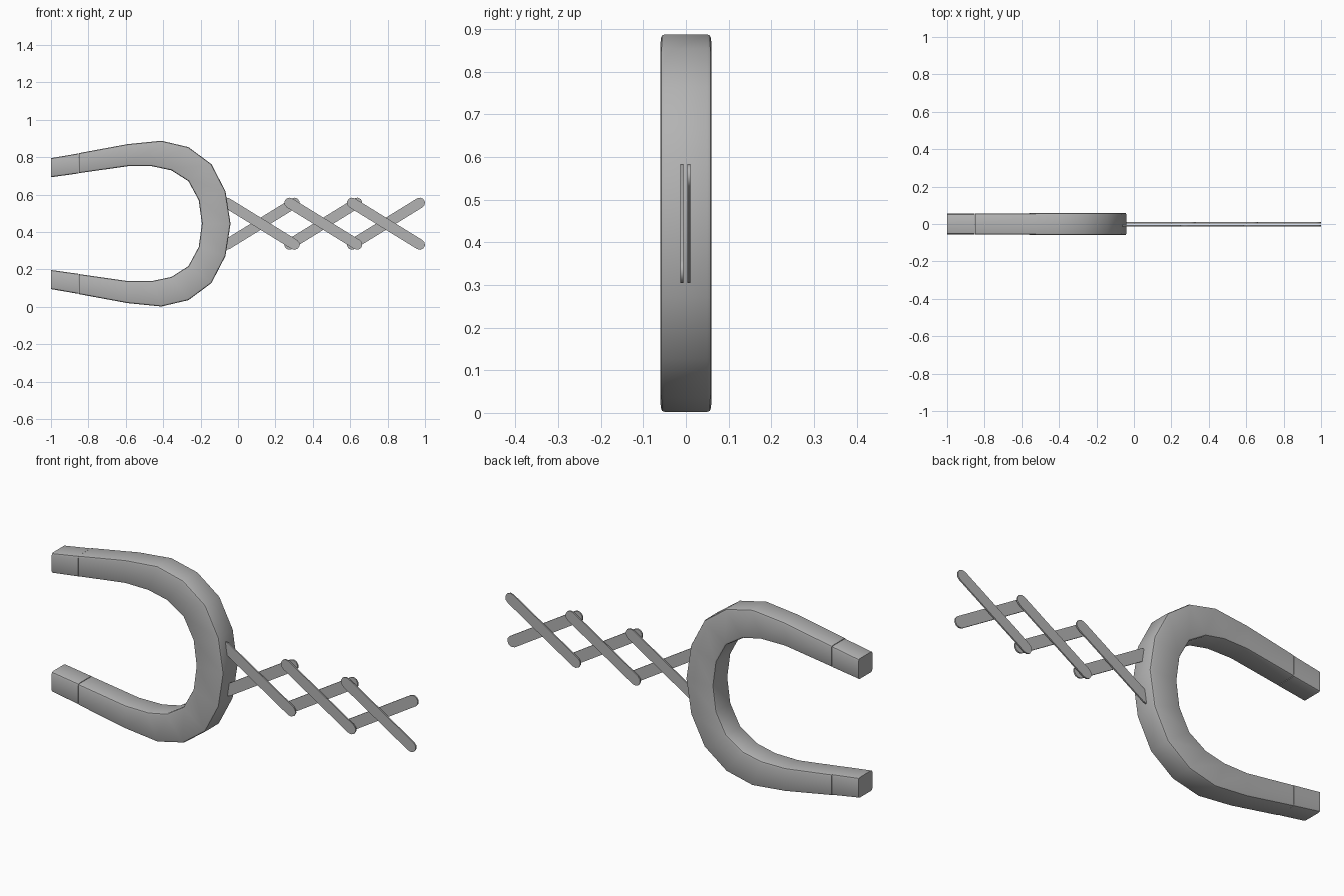
import bpy, bmesh, math
from mathutils import Vector

cube = bpy.data.objects.get("Cube")
if cube:
    bpy.data.objects.remove(cube, do_unlink=True)

grey = bpy.data.materials.new("Plain grey")
grey.use_nodes = True
COLOUR = (0.45, 0.45, 0.45, 1)
grey.diffuse_color = COLOUR
grey.node_tree.nodes["Principled BSDF"].inputs["Base Color"].default_value = COLOUR

MID_Z = 0.445  # height of the mirror line


def make_object(name, bm, angle):
    bmesh.ops.recalc_face_normals(bm, faces=bm.faces[:])
    mesh = bpy.data.meshes.new(name)
    bm.to_mesh(mesh)
    bm.free()
    mesh.materials.append(grey)
    obj = bpy.data.objects.new(name, mesh)
    bpy.context.collection.objects.link(obj)
    bpy.ops.object.select_all(action='DESELECT')
    bpy.context.view_layer.objects.active = obj
    obj.select_set(True)
    bpy.ops.object.shade_smooth_by_angle(angle=math.radians(angle))
    return obj


def sweep(name, stations, bevel=0.01):
    """Rectangular section through (outer x, z, inner x, z, half depth), long edges rounded."""
    bm = bmesh.new()
    rings = []
    for ox, oz, ix, iz, d in stations:
        corners = [(ox, -d, oz), (ox, d, oz), (ix, d, iz), (ix, -d, iz)]
        rings.append([bm.verts.new(c) for c in corners])
    for a, b in zip(rings, rings[1:]):
        for k in range(4):
            n = (k + 1) % 4
            bm.faces.new((a[k], a[n], b[n], b[k]))
    bm.faces.new(rings[0])
    bm.faces.new(rings[-1][::-1])
    long_edges = [bm.edges.get((a[k], b[k])) for a, b in zip(rings, rings[1:]) for k in range(4)]
    bmesh.ops.bevel(bm, geom=long_edges, offset=bevel, segments=2, profile=0.5, affect='EDGES')
    return make_object(name, bm, 32)


def flip(s):
    return (s[0], 2 * MID_Z - s[1], s[2], 2 * MID_Z - s[3], s[4])


# Horseshoe: upper half from the arm to the middle of the bend, then mirrored
upper = [
    (-0.85, 0.822, -0.85, 0.715, 0.056),
    (-0.59, 0.870, -0.59, 0.752, 0.057),
    (-0.41, 0.888, -0.46, 0.752, 0.059),
    (-0.265, 0.854, -0.356, 0.730, 0.060),
    (-0.142, 0.763, -0.265, 0.672, 0.060),
    (-0.067, 0.618, -0.21, 0.570, 0.060),
    (-0.04, MID_Z, -0.193, MID_Z, 0.060),
]
sweep("horseshoe_body", upper + [flip(s) for s in upper[-2::-1]])

# Pole tips at the ends of both arms
tip = [(-1.0, 0.795, -1.0, 0.693, 0.055), (-0.852, 0.8205, -0.852, 0.7135, 0.055)]
sweep("upper_pole_tip", tip)
sweep("lower_pole_tip", [flip(s) for s in tip])


def bar(name, start, end, y, radius=0.028, thick=0.007, steps=5):
    """Flat link with round ends."""
    a, b = Vector(start), Vector(end)
    heading = math.atan2(b.y - a.y, b.x - a.x)
    bm = bmesh.new()
    outline = []
    for centre, base in ((b, heading - math.pi / 2), (a, heading + math.pi / 2)):
        for i in range(steps + 1):
            t = base + math.pi * i / steps
            outline.append((centre.x + radius * math.cos(t), centre.y + radius * math.sin(t)))
    face = bm.faces.new([bm.verts.new((x, y - thick / 2, z)) for x, z in outline])
    ext = bmesh.ops.extrude_face_region(bm, geom=[face], use_keep_orig=True)
    new_verts = [v for v in ext["geom"] if isinstance(v, bmesh.types.BMVert)]
    bmesh.ops.translate(bm, verts=new_verts, vec=(0, thick, 0))
    return make_object(name, bm, 40)


# Scissor linkage: three crossed pairs, falling links in front
LOW, HIGH = 0.333, 0.556
for i in range(3):
    x0 = -0.06 + 0.335 * i
    x1 = x0 + 0.362
    bar(f"front_link_{i + 1}", (x0, HIGH), (x1, LOW), -0.0095)
    bar(f"back_link_{i + 1}", (x0, LOW), (x1, HIGH), 0.0075)
